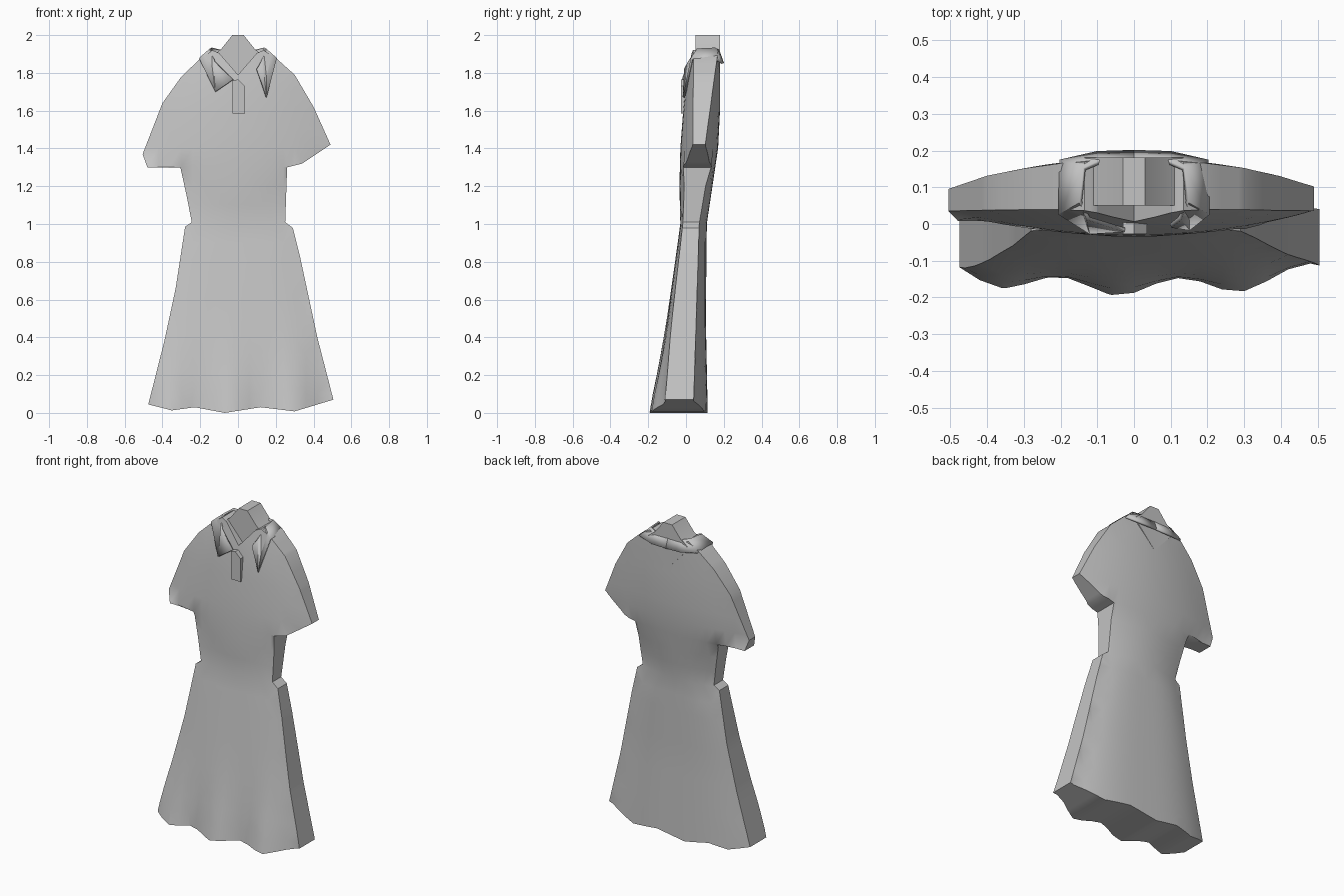
import bpy, bmesh, math
from mathutils import Vector

cube = bpy.data.objects.get("Cube")
if cube:
    bpy.data.objects.remove(cube)

fabric = bpy.data.materials.new("grey fabric")
fabric.use_nodes = True
GREY = (0.55, 0.55, 0.55, 1)
fabric.diffuse_color = GREY
fabric.node_tree.nodes["Principled BSDF"].inputs["Base Color"].default_value = GREY


def finish(bm, name, angle=35):
    """Turn a bmesh into a shaded object with the fabric material."""
    bmesh.ops.recalc_face_normals(bm, faces=bm.faces)
    mesh = bpy.data.meshes.new(name)
    bm.to_mesh(mesh)
    bm.free()
    mesh.materials.append(fabric)
    obj = bpy.data.objects.new(name, mesh)
    bpy.context.collection.objects.link(obj)
    bpy.ops.object.select_all(action="DESELECT")
    obj.select_set(True)
    bpy.context.view_layer.objects.active = obj
    bpy.ops.object.shade_smooth_by_angle(angle=math.radians(angle))
    return obj


def along(table, z):
    """Linear interpolation of a (height, value) table."""
    for (z0, a), (z1, b) in zip(table, table[1:]):
        if z <= z1:
            f = max(0, (z - z0) / (z1 - z0))
            return a + (b - a) * f
    return table[-1][1]


# Depth of the dress by height: centre, rim and ridge of each panel
half_width = [(0.05, .48), (.4, .40), (.7, .34), (.98, .28), (1.01, .25), (1.29, .29),
              (1.31, .49), (1.4, .49), (1.63, .40), (1.78, .30), (1.88, .20), (1.93, .15)]
front_mid = [(.04, -.17), (.5, -.1), (1, -.03), (1.2, -.035), (1.4, -.03),
             (1.6, -.015), (1.75, 0), (1.93, .03)]
front_rim = [(.06, -.125), (1, -.017), (1.29, 0), (1.33, .035), (1.9, .04)]
back_mid = [(0, .115), (.5, .105), (1, .11), (1.2, .14), (1.4, .17), (1.6, .18), (1.93, .18)]
back_rim = [(.05, .04), (1, .07), (1.29, .11), (1.33, .09), (1.63, .13), (1.88, .165)]
ridge = [(0, -.04), (1, .025), (1.29, .055), (1.38, .063), (1.88, .105)]


def panel_depth(x, z, front):
    t = min(1, abs(x) / along(half_width, z)) ** (2 if z > 1 else 3)
    mid, rim = (front_mid, front_rim) if front else (back_mid, back_rim)
    y = along(mid, z) * (1 - t) + along(rim, z) * t
    if front and z < 1:  # hem folds
        y -= .025 * math.cos(math.tau * (x + .04) / .33) * (1 - z) ** 4
    return y


# Dress body: one outline, puffed into front and back panels
outline = [(-.475, .045), (-.35, .013), (-.23, .03), (-.07, 0), (.12, .03), (.3, .008),
           (.505, .07), (.42, .4), (.33, .82), (.29, .98), (.25, 1.01), (.26, 1.3),
           (.34, 1.32), (.49, 1.42), (.4, 1.62), (.3, 1.79), (.2, 1.88), (.135, 1.92),
           (.1, 1.905), (0, 1.79), (-.1, 1.905), (-.135, 1.92), (-.2, 1.875), (-.3, 1.78),
           (-.4, 1.64), (-.505, 1.37), (-.48, 1.3), (-.305, 1.3), (-.27, 1.14),
           (-.245, 1.01), (-.28, .985), (-.33, .66), (-.39, .38)]
bm = bmesh.new()
for side in (-1, 1):
    face = bm.faces.new([bm.verts.new((x, 0, z)) for x, z in outline])
    bmesh.ops.inset_region(bm, faces=[face], thickness=.024,
                           use_boundary=True, use_even_offset=True)
    for v in face.verts:
        v.co.y = side
bmesh.ops.remove_doubles(bm, verts=[v for v in bm.verts if abs(v.co.y) < .5], dist=.0001)


def slice_at(co, normal):
    bmesh.ops.bisect_plane(bm, geom=bm.verts[:] + bm.edges[:] + bm.faces[:], dist=.0005,
                           plane_co=co, plane_no=normal)


for i in range(-8, 9):
    slice_at((i * .06, 0, 0), (1, 0, 0))
for i in range(1, 20):
    slice_at((0, 0, i * .1 + .003), (0, 0, 1))
for v in bm.verts:
    x, side, z = v.co
    blend = min(1, abs(side))
    v.co.y = along(ridge, z) * (1 - blend) + panel_depth(x, z, side < 0) * blend
bmesh.ops.triangulate(bm, faces=bm.faces)
finish(bm, "dress_body")


def prism(name, points, y0, y1):
    """Extrude an x-z polygon from y0 to y1."""
    bm = bmesh.new()
    face = bm.faces.new([bm.verts.new((x, y0, z)) for x, z in points])
    new = bmesh.ops.extrude_face_region(bm, geom=[face])["geom"]
    for v in new:
        if isinstance(v, bmesh.types.BMVert):
            v.co.y = y1
    return finish(bm, name)


# Raised neck insert behind the V neckline
prism("neck_insert", [(0, 1.72), (.12, 1.85), (.135, 1.89), (.09, 1.925), (.03, 2),
                      (-.03, 2), (-.09, 1.925), (-.135, 1.89), (-.12, 1.85)], .05, .181)

# Button placket
prism("placket", [(-.03, 1.585), (.036, 1.585), (.036, 1.73), (0, 1.765), (-.03, 1.76)],
      -.027, .03)

# Collar: band over the back and shoulders, ending in a pointed flap on each side
inner = [(0, .172, 1.915), (.09, .17, 1.92), (.135, .15, 1.93), (.145, .06, 1.925),
         (.125, .015, 1.86)]
outer = [(0, .196, 1.85), (.1, .193, 1.85), (.2, .172, 1.865), (.205, .03, 1.875)]
flaps = {1: ("left_collar", (.15, -.012, 1.67), (.1, -.005, 1.82)),
         -1: ("right_collar", (.12, -.022, 1.70), (.025, -.016, 1.765))}
for side, (name, tip, front) in flaps.items():
    bm = bmesh.new()
    a, b, (t, f) = [[bm.verts.new((p[0] * side, p[1], p[2])) for p in pts]
                    for pts in (inner, outer, (tip, front))]
    for i in range(3):
        bm.faces.new((a[i], b[i], b[i + 1], a[i + 1]))
    bm.faces.new((a[3], b[3], t))
    bm.faces.new((a[3], t, a[4]))
    bm.faces.new((a[4], t, f))
    collar = finish(bm, name, 25)
    solid = collar.modifiers.new("thickness", "SOLIDIFY")
    solid.thickness = .012
    solid.offset = 0
